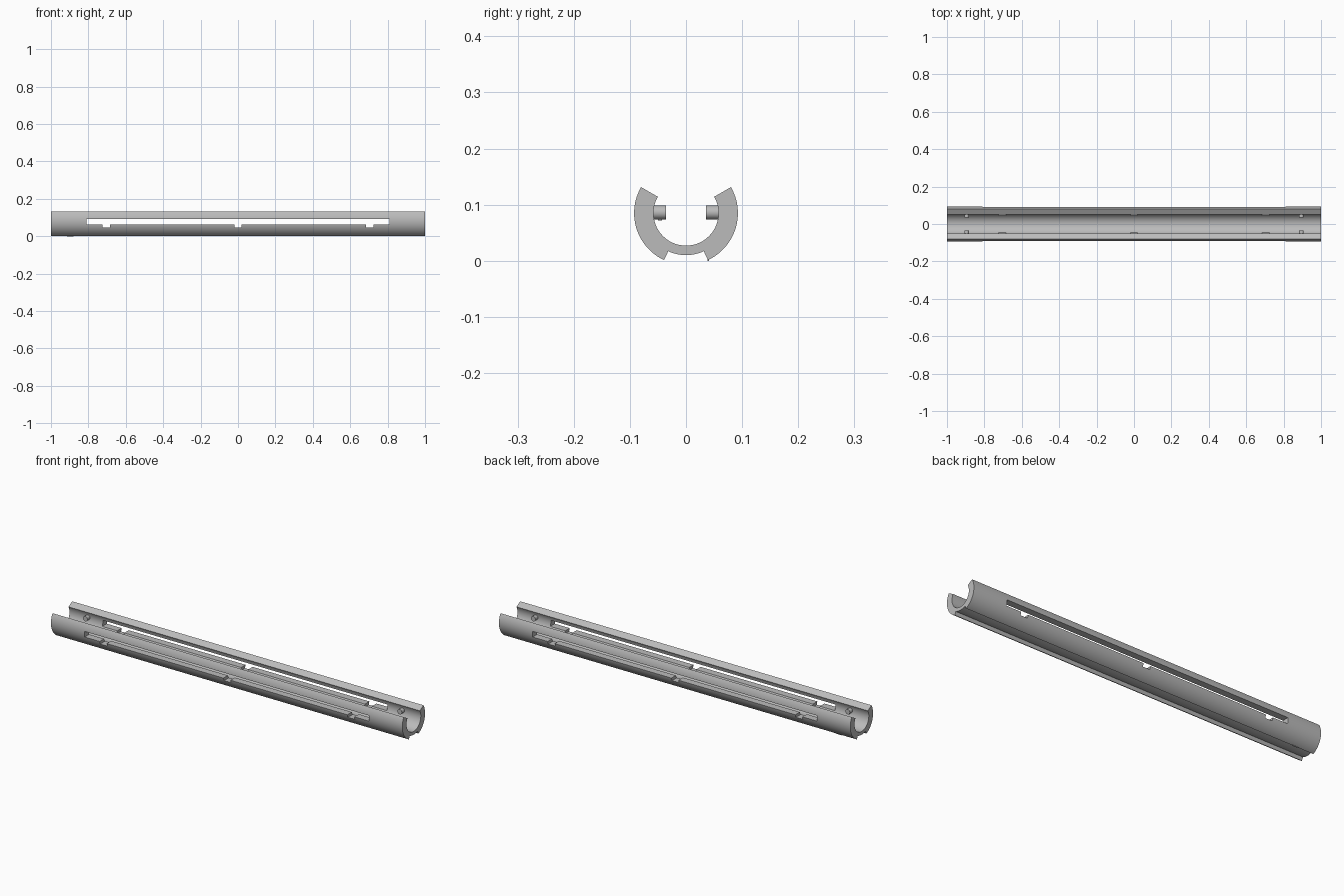
import bpy, bmesh
from math import sin, cos, radians
from mathutils import Matrix

if "Cube" in bpy.data.objects:
    bpy.data.objects.remove(bpy.data.objects["Cube"])

CZ = 0.085                       # height of the tube axis
R_OUT, R_IN, R_GROOVE = 0.0925, 0.058, 0.075

grey = bpy.data.materials.new("plain grey")
grey.use_nodes = True
grey.diffuse_color = (0.5, 0.5, 0.5, 1)
grey.node_tree.nodes["Principled BSDF"].inputs["Base Color"].default_value = (0.5, 0.5, 0.5, 1)


def finish(name, bm):
    bmesh.ops.recalc_face_normals(bm, faces=bm.faces)
    mesh = bpy.data.meshes.new(name)
    bm.to_mesh(mesh)
    bm.free()
    mesh.materials.append(grey)
    obj = bpy.data.objects.new(name, mesh)
    bpy.context.collection.objects.link(obj)
    return obj


def box(name, lo, hi):
    bm = bmesh.new()
    bmesh.ops.create_cube(bm, size=1)
    for v in bm.verts:
        v.co = [(a + b) / 2 + c * (b - a) for a, b, c in zip(lo, hi, v.co)]
    return finish(name, bm)


def arc(r, start, end, steps):
    # angles in degrees measured from straight down
    angles = [radians(start + (end - start) * i / steps) for i in range(steps + 1)]
    return [(r * sin(a), CZ - r * cos(a)) for a in angles]


# Open tube with a shallow groove along the underside
profile = (arc(R_OUT, -120, -25, 32) + arc(R_GROOVE, -25, 25, 16)
           + arc(R_OUT, 25, 120, 32) + arc(R_IN, 120, -120, 72))
bm = bmesh.new()
face = bm.faces.new([bm.verts.new((-1, y, z)) for y, z in profile])
ext = bmesh.ops.extrude_face_region(bm, geom=[face])
bmesh.ops.translate(bm, vec=(2, 0, 0),
                    verts=[g for g in ext["geom"] if isinstance(g, bmesh.types.BMVert)])
tube = finish("open_tube", bm)

# Long side slots, each with three notches in the lower edge
cutters = [box("slot_cutter", (-0.81, -0.2, 0.063), (0.81, 0.2, 0.093))]
for x in (-0.705, 0, 0.705):
    cutters.append(box("notch_cutter", (x - 0.02, -0.2, 0.048), (x + 0.02, 0.2, 0.07)))
for c in cutters:
    c.hide_render = True
    mod = tube.modifiers.new("cut", "BOOLEAN")
    mod.operation = "DIFFERENCE"
    mod.solver = "EXACT"
    mod.object = c

bpy.context.view_layer.objects.active = tube
tube.select_set(True)
for mod in list(tube.modifiers):
    bpy.ops.object.modifier_apply(modifier=mod.name)
for c in cutters:
    bpy.data.objects.remove(c)

# Round pegs on the inner walls near the ends
smooth = [tube]
for side, s in (("front", -1), ("back", 1)):
    for end, x in (("right", -0.895), ("left", 0.895)):
        bm = bmesh.new()
        bmesh.ops.create_cone(bm, cap_ends=True, segments=24, radius1=0.0125,
                              radius2=0.0125, depth=0.026,
                              matrix=Matrix.Translation((x, s * 0.049, CZ + 0.001))
                              @ Matrix.Rotation(radians(90), 4, "X"))
        smooth.append(finish(f"{side}_{end}_peg", bm))

# Tiny nub below one peg and a thin pad under the groove rim
box("peg_nub", (-0.9, -0.05, 0.072), (-0.89, -0.043, 0.076))
box("rim_pad", (-0.915, 0.038, 0), (-0.88, 0.041, 0.004))

bpy.ops.object.select_all(action="DESELECT")
for o in smooth:
    o.select_set(True)
bpy.context.view_layer.objects.active = tube
bpy.ops.object.shade_smooth_by_angle(angle=radians(20))
